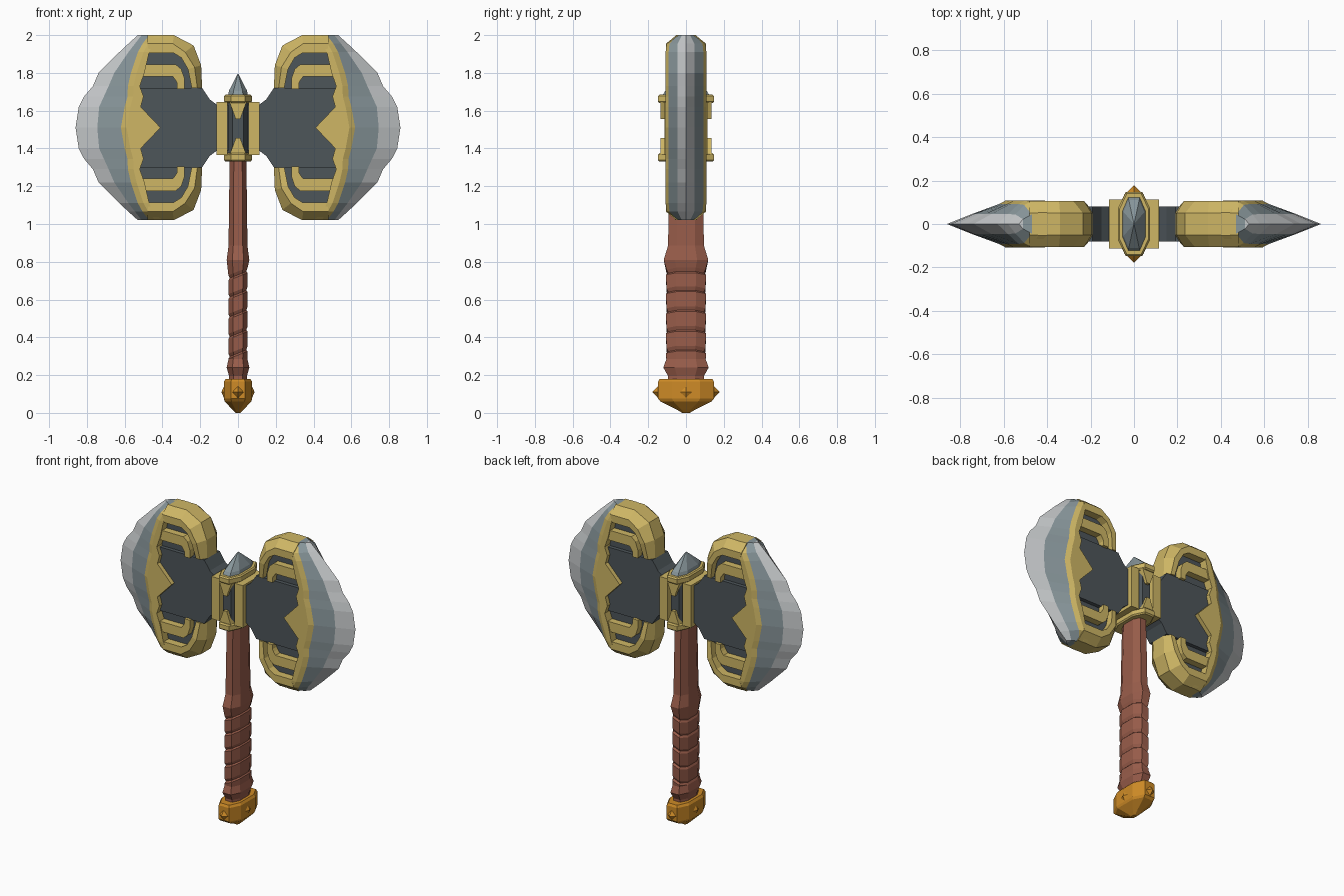
import bpy, bmesh, math
from mathutils import Vector

if "Cube" in bpy.data.objects:
    bpy.data.objects.remove(bpy.data.objects["Cube"])


def mat(name, r, g, b):
    m = bpy.data.materials.new(name)
    m.diffuse_color = (r, g, b, 1)
    m.use_nodes = True
    m.node_tree.nodes["Principled BSDF"].inputs["Base Color"].default_value = m.diffuse_color
    return m


GOLD = mat("pale gold", 0.62, 0.47, 0.13)
DARK = mat("dark steel", 0.075, 0.092, 0.102)
GREY = mat("blue grey steel", 0.25, 0.31, 0.33)
SILVER = mat("bright edge", 0.56, 0.58, 0.59)
WOOD = mat("red brown grip", 0.32, 0.11, 0.07)
ORANGE = mat("amber pommel", 0.62, 0.26, 0.02)
CZ = 1.51  # height of the blade centre line


def finish(name, bm, mats, mirror=False):
    bmesh.ops.recalc_face_normals(bm, faces=bm.faces)
    me = bpy.data.meshes.new(name)
    bm.to_mesh(me)
    bm.free()
    for m in mats:
        me.materials.append(m)
    ob = bpy.data.objects.new(name, me)
    bpy.context.collection.objects.link(ob)
    if mirror:
        md = ob.modifiers.new("mirror", "MIRROR")
        md.use_axis = (True, False, False)
    return ob


def loft(bm, rings, seg_mat=None, caps=True):
    """Skin closed rings of points; seg_mat gives a material per segment."""
    vs = [[bm.verts.new(p) for p in r] for r in rings]
    n = len(vs[0])
    for a, b in zip(vs, vs[1:]):
        for k in range(n):
            f = bm.faces.new((a[k], a[(k + 1) % n], b[(k + 1) % n], b[k]))
            if seg_mat:
                f.material_index = seg_mat[k]
    if caps:
        bm.faces.new(vs[0])
        bm.faces.new(vs[-1])
    return vs


def octagon(z, a, b, tilt=0.0, f=0.5):
    pts = [(a, b * f), (a * f, b), (-a * f, b), (-a, b * f),
           (-a, -b * f), (-a * f, -b), (a * f, -b), (a, -b * f)]
    return [(x, y, z + tilt * x) for x, y in pts]


def stack(name, rows, m, f=0.5):
    bm = bmesh.new()
    loft(bm, [octagon(*r, f=f) if len(r) == 4 else octagon(*r, 0, f) for r in rows])
    return finish(name, bm, [m])


def slab(bm, outline, y, bevel=0.0):
    """Plate from an x-z outline, thickness +-y, split front to back."""
    loft(bm, [[(x, s * y, z) for x, z in outline] for s in (-1, 1)])


# pommel with pyramid studs
stack("pommel", [(0, .012, .02), (.018, .03, .05), (.06, .07, .135), (.075, .075, .148),
                 (.165, .075, .148), (.18, .065, .14)], ORANGE)
bm = bmesh.new()
for d, base, tip, w in ((Vector((0, 1, 0)), .14, .178, .037), (Vector((1, 0, 0)), .07, .088, .045)):
    side = Vector((d.y, d.x, 0))
    for s in (-1, 1):
        c = Vector((0, 0, .11))
        ring = [c + d * s * base + side * w * i + Vector((0, 0, j * .04))
                for i, j in ((1, 0), (0, 1), (-1, 0), (0, -1))]
        vs = [bm.verts.new(p) for p in ring]
        top = bm.verts.new(c + d * s * tip)
        bm.faces.new(vs)
        for k in range(4):
            bm.faces.new((vs[k], vs[(k + 1) % 4], top))
finish("pommel_studs", bm, [ORANGE])

# handle with slanted wrap grooves
rows = [(.17, .047, .095), (.195, .047, .095), (.24, .06, .12), (.285, .05, .104)]
for g in (.32, .425, .53, .635, .735):
    rows += [(g - .014, .051, .106, .4), (g - .004, .044, .094, .4), (g + .014, .051, .103, .4)]
rows += [(.81, .06, .118), (.885, .05, .095), (1.06, .048, .092), (1.35, .044, .085)]
stack("handle", rows, WOOD)

# head core, collars and spike
stack("head_core", [(1.36, .06, .115), (1.66, .06, .115)], DARK)
for name, z in (("lower_collar", 1.33), ("upper_collar", 1.64)):
    stack(name, [(z, .066, .14), (z + .008, .073, .148), (z + .037, .073, .148), (z + .045, .066, .14)], GOLD)
stack("top_spike", [(1.68, .053, .125), (1.705, .048, .11), (1.795, .002, .004)], GREY)

# side plates clamping the blades
bm = bmesh.new()
slab(bm, [(.055, 1.365), (.115, 1.365), (.115, 1.645), (.055, 1.645)], .113)
finish("side_plates", bm, [GOLD], True)

# pointed clasps on the front and back of the core
bm = bmesh.new()
for s in (-1, 1):
    slab(bm, [(x, CZ - .005 + s * z) for x, z in
              ((-.045, .14), (.045, .14), (.03, .10), (.012, .05), (-.012, .05), (-.03, .10))], .135)
finish("core_clasps", bm, [GOLD])

# dark blade body: neck and thinner recessed backing
bm = bmesh.new()
half = [(.05, .12), (.11, .12), (.15, .15), (.19, .21), (.54, .21)]
slab(bm, [(x, CZ + z) for x, z in half] + [(x, CZ - z) for x, z in reversed(half)], .08)
for s in (-1, 1):
    slab(bm, [(x, CZ + s * z) for x, z in
              ((.21, .19), (.22, .34), (.26, .42), (.48, .43), (.52, .3), (.53, .19))], .055)
finish("blade_bodies", bm, [DARK], True)

# gold zigzag band, grey bevel and silver cutting edge: dz, inner, outer, grey end, edge, thickness
prof = [(0, .41, .62, .745, .86, 1), (.11, .515, .60, .735, .843, 1), (.165, .50, .585, .71, .815, 1),
        (.22, .52, .583, .685, .768, 1), (.29, .495, .567, .655, .738, 1),
        (.40, .47, .53, .58, .628, 1), (.445, .45, .505, .545, .58, .95), (.49, .40, .47, .51, .53, .48)]
rows = [(-p[0],) + p[1:] for p in reversed(prof[1:])] + prof
bm = bmesh.new()
rings = []
for dz, gi, go, m, e, t in rows:
    pts = [(gi, .108), (go - .03, .108), (go, .092), (m, .046), (e, 0)]
    pts += [(x, -y) for x, y in reversed(pts[:4])]
    rings.append([(x, y * t, CZ + dz) for x, y in pts])
seg = [0, 0, 1, 2, 2, 1, 0, 0, 0]
vs = loft(bm, rings, seg, caps=False)
for row in (vs[0], vs[-1]):
    for k in range(4):
        q = [row[k], row[k + 1], row[7 - k], row[8 - k]] if k < 3 else [row[3], row[4], row[5]]
        bm.faces.new(q).material_index = seg[k]
finish("cutting_blades", bm, [GOLD, GREY, SILVER], True)

# hooked gold frames around the recesses, and the curved bars inside
frame = [((.48, .49), (.48, .445), (.47, .395)), ((.34, .49), (.345, .445), (.34, .395)),
         ((.235, .435), (.28, .40), (.30, .37)), ((.195, .33), (.23, .32), (.265, .31)),
         ((.19, .21), (.215, .21), (.245, .21))]
bar = [((.53, .335), (.53, .27)), ((.33, .335), (.345, .27)), ((.30, .31), (.33, .25)),
       ((.283, .26), (.322, .235)), ((.283, .205), (.322, .205))]
bf, bb = bmesh.new(), bmesh.new()
for s in (-1, 1):
    rings = []
    for i, (o, m, n) in enumerate(frame):
        w = .09 if i == 4 else .106
        sec = [(o, .05), (m, w), (n, w), (n, -w), (m, -w), (o, -.05)]
        rings.append([(p[0], y, CZ + s * p[1]) for p, y in sec])
    loft(bf, rings)
    loft(bb, [[(p[0], y, CZ + s * p[1]) for p, y in ((o, .1), (n, .1), (n, -.1), (o, -.1))]
              for o, n in bar])
finish("blade_frames", bf, [GOLD], True)
finish("frame_bars", bb, [GOLD], True)
